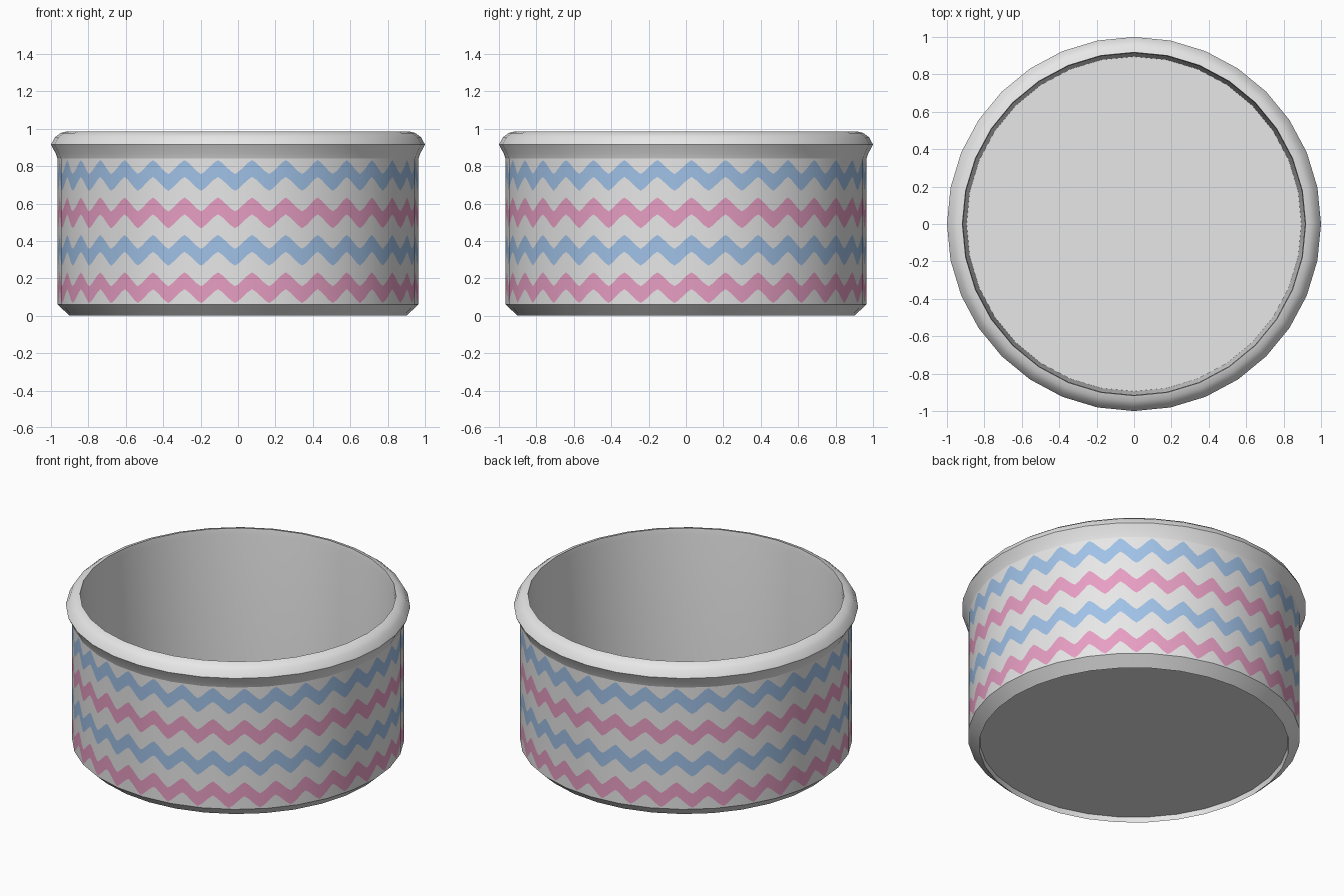
import bpy, math

if "Cube" in bpy.data.objects:
    bpy.data.objects.remove(bpy.data.objects["Cube"])

SIDES = 32
WAVES = 33
STEP = 2 * math.pi / SIDES


def material(name, rgb):
    m = bpy.data.materials.new(name)
    m.diffuse_color = (*rgb, 1)
    m.use_nodes = True
    m.node_tree.nodes["Principled BSDF"].inputs["Base Color"].default_value = m.diffuse_color
    return m


white = material("glazed_white", (0.8, 0.8, 0.8))
blue = material("pastel_blue", (0.36, 0.55, 0.82))
pink = material("pastel_pink", (0.82, 0.35, 0.56))


def make(name, verts, faces, mats):
    me = bpy.data.meshes.new(name)
    me.from_pydata(verts, [], faces)
    for m in mats:
        me.materials.append(m)
    ob = bpy.data.objects.new(name, me)
    bpy.context.collection.objects.link(ob)
    return ob


def lathe(name, profile, cap_start=False, cap_end=False):
    """Spin (radius, z) points around z as a 32-sided surface."""
    n = len(profile)
    verts = [(r * math.cos(i * STEP), r * math.sin(i * STEP), z)
             for r, z in profile for i in range(SIDES)]
    faces = []
    for j in range(n - 1):
        for i in range(SIDES):
            k = (i + 1) % SIDES
            faces.append((j * SIDES + i, j * SIDES + k,
                          (j + 1) * SIDES + k, (j + 1) * SIDES + i))
    if cap_start:
        faces.append(tuple(reversed(range(SIDES))))
    if cap_end:
        faces.append(tuple(range((n - 1) * SIDES, n * SIDES)))
    ob = make(name, verts, faces, [white])
    bpy.context.view_layer.objects.active = ob
    ob.select_set(True)
    bpy.ops.object.shade_smooth_by_angle()
    ob.select_set(False)
    return ob


# Recessed foot with slanted edge
lathe("foot", [(0.895, 0.033), (0.90, 0.0), (0.965, 0.06)], cap_start=True)

# Flared rim, inner wall and floor
lathe("rim_and_inside",
      [(0.965, 0.84), (0.975, 0.868), (1.0, 0.915), (0.978, 0.955),
       (0.948, 0.977), (0.918, 0.985), (0.914, 0.95), (0.895, 0.04)],
      cap_end=True)

# Outer wall, cut into wavy bands that follow the 32 flat sides
R, BOTTOM, TOP = 0.965, 0.06, 0.84
PHASE = math.radians(-90 + 4.5)
angles = {round(i * STEP, 5) for i in range(SIDES)}
for i in range(WAVES * 8):
    a = round((PHASE + i * 2 * math.pi / (WAVES * 8)) % (2 * math.pi), 5)
    if all(abs(a - b) > 0.002 for b in (round(a / STEP) * STEP, 2 * math.pi)):
        angles.add(a)
angles = sorted(angles)
count = len(angles)


def wave(a):
    """Softened zigzag between -1 and 1."""
    return math.asin(0.95 * math.cos(WAVES * (a - PHASE))) / math.asin(0.95)


rows = [lambda a: BOTTOM]
for centre in (0.15, 0.35, 0.55, 0.75):
    for side in (-0.045, 0.045):
        rows.append(lambda a, c=centre + side: c + 0.037 * wave(a))
rows.append(lambda a: TOP)

verts, normals = [], []
for row in rows:
    for a in angles:
        r = R * math.cos(STEP / 2) / math.cos(a % STEP - STEP / 2)
        verts.append((r * math.cos(a), r * math.sin(a), row(a)))
        normals.append((math.cos(a), math.sin(a), 0))

band_colours = [0, 2, 0, 1, 0, 2, 0, 1, 0]
faces, slots = [], []
for j, slot in enumerate(band_colours):
    for i in range(count):
        k = (i + 1) % count
        faces.append((j * count + i, j * count + k,
                      (j + 1) * count + k, (j + 1) * count + i))
        slots.append(slot)

wall = make("striped_wall", verts, faces, [white, blue, pink])
for p, slot in zip(wall.data.polygons, slots):
    p.material_index = slot
    p.use_smooth = True
wall.data.normals_split_custom_set_from_vertices(normals)
